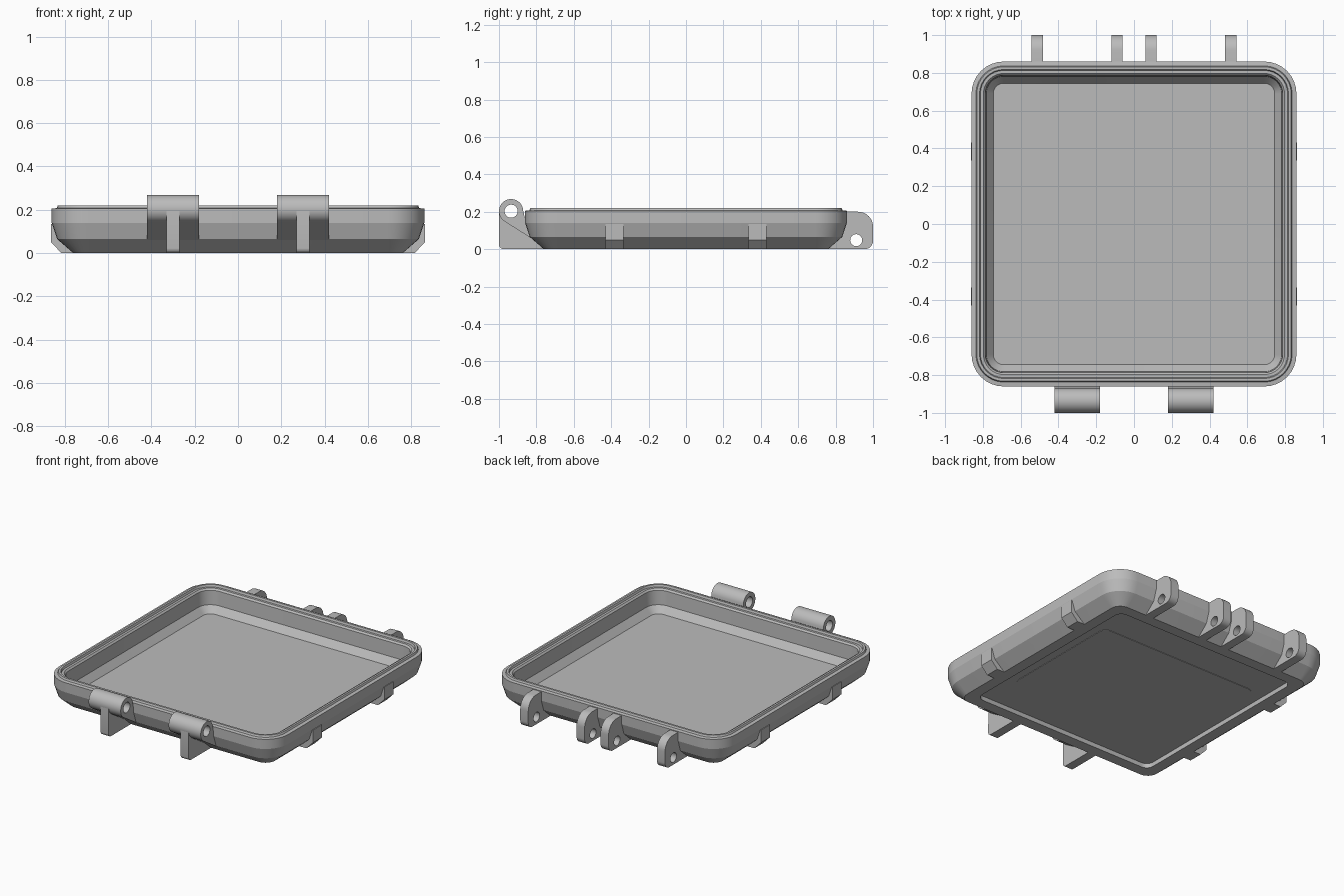
import bpy
import bmesh
from math import sin, cos, pi, radians
from mathutils import Vector

cube = bpy.data.objects.get("Cube")
if cube:
    bpy.data.objects.remove(cube, do_unlink=True)

GREY = (0.5, 0.5, 0.5, 1.0)
grey = bpy.data.materials.new("grey_plastic")
grey.use_nodes = True
grey.diffuse_color = GREY
for node in grey.node_tree.nodes:
    if node.type == 'BSDF_PRINCIPLED':
        node.inputs["Base Color"].default_value = GREY


def finish(bm, name):
    bmesh.ops.recalc_face_normals(bm, faces=bm.faces[:])
    mesh = bpy.data.meshes.new(name)
    bm.to_mesh(mesh)
    bm.free()
    mesh.materials.append(grey)
    obj = bpy.data.objects.new(name, mesh)
    bpy.context.collection.objects.link(obj)
    bpy.ops.object.select_all(action='DESELECT')
    obj.select_set(True)
    bpy.context.view_layer.objects.active = obj
    bpy.ops.object.shade_smooth_by_angle(angle=radians(16))
    return obj


def arc(cx, cy, r, start, end, steps):
    """Points on an arc, angles in degrees."""
    angles = [radians(start + (end - start) * i / steps) for i in range(steps + 1)]
    return [(cx + r * cos(a), cy + r * sin(a)) for a in angles]


def rounded_rect(hx, hy, r, steps=8):
    pts = []
    for i, (sx, sy) in enumerate([(1, 1), (-1, 1), (-1, -1), (1, -1)]):
        pts += arc(sx * (hx - r), sy * (hy - r), r, 90 * i, 90 * i + 90, steps)
    return pts


def plate(name, loops, lo, hi, axis='X'):
    """Extrude outlines (first outer, then holes) along an axis."""
    bm = bmesh.new()
    edges = []
    for loop in loops:
        if axis == 'X':
            vs = [bm.verts.new((lo, a, b)) for a, b in loop]
        else:
            vs = [bm.verts.new((a, lo, b)) for a, b in loop]
        edges += [bm.edges.new((vs[i - 1], vs[i])) for i in range(len(vs))]
    normal = Vector((1, 0, 0)) if axis == 'X' else Vector((0, 1, 0))
    bmesh.ops.triangle_fill(bm, use_beauty=True, edges=edges, normal=normal)
    ext = bmesh.ops.extrude_face_region(bm, geom=bm.faces[:])
    moved = [g for g in ext["geom"] if isinstance(g, bmesh.types.BMVert)]
    bmesh.ops.translate(bm, verts=moved, vec=normal * (hi - lo))
    return finish(bm, name)


# Tray shell: stacked rounded outlines from the underside recess, round the rim, to the floor
sections = [
    (0.60, 0.435, 0.027), (0.60, 0.435, 0.03),                        # underside panel
    (0.685, 0.685, 0.03), (0.685, 0.685, 0.0),                        # underside recess
    (0.76, 0.76, 0.0), (0.835, 0.835, 0.065), (0.86, 0.86, 0.14),     # outer wall
    (0.86, 0.86, 0.205), (0.837, 0.837, 0.208),                       # rim ledge
    (0.832, 0.832, 0.22), (0.818, 0.818, 0.22), (0.813, 0.813, 0.206),  # sealing ridge
    (0.797, 0.797, 0.206), (0.787, 0.787, 0.195),                     # inner ledge
    (0.782, 0.782, 0.10), (0.745, 0.745, 0.055),                      # inner wall and bevel
]
bm = bmesh.new()
rings = []
for hx, hy, z in sections:
    radius = max(0.05, 0.17 - (0.86 - hx))
    rings.append([bm.verts.new((x, y, z)) for x, y in rounded_rect(hx, hy, radius)])
for low, high in zip(rings, rings[1:]):
    for i in range(len(low)):
        bm.faces.new((low[i - 1], low[i], high[i], high[i - 1]))
bm.faces.new(rings[0])
bm.faces.new(rings[-1])
finish(bm, "tray_shell")

# Front hinge barrels with a supporting rib
pin_y, pin_z, barrel_r = -0.935, 0.203, 0.065
barrel_hole = arc(pin_y, pin_z, 0.035, 0, 348.75, 31)
barrel = arc(pin_y, pin_z, barrel_r, 0, 238, 22) + [(-0.83, 0.06), (-0.855, 0.14)]
rib = (arc(pin_y, pin_z, barrel_r - 0.001, 0, 180, 16)
       + arc(-0.975, 0.025, 0.025, 180, 270, 5)
       + [(-0.76, 0.0), (-0.83, 0.065), (-0.855, 0.14)])
for side, cx in (("right", -0.3), ("left", 0.3)):
    plate("front_barrel_" + side, [barrel, barrel_hole], cx - 0.12, cx + 0.12)
    plate("front_rib_" + side, [rib, barrel_hole], cx - 0.03, cx + 0.03)

# Rear hinge lugs
lug = ([(0.76, 0.0)] + arc(0.955, 0.045, 0.045, -90, 0, 8)
       + arc(0.92, 0.12, 0.08, 0, 90, 10) + [(0.85, 0.2), (0.85, 0.14), (0.83, 0.065)])
lug_hole = arc(0.91, 0.048, 0.032, 0, 348.75, 31)
for i, cx in enumerate((-0.513, -0.09, 0.09, 0.513)):
    plate("rear_lug_%d" % (i + 1), [lug, lug_hole], cx - 0.03, cx + 0.03)

# Side feet
foot = [(0.76, 0.0), (0.815, 0.0), (0.863, 0.05), (0.863, 0.135), (0.85, 0.135), (0.83, 0.065)]
for side, sx in (("left", 1), ("right", -1)):
    for end, cy in (("front", -0.383), ("back", 0.383)):
        outline = [(sx * x, z) for x, z in foot]
        plate("foot_%s_%s" % (side, end), [outline], cy - 0.048, cy + 0.048, 'Y')
